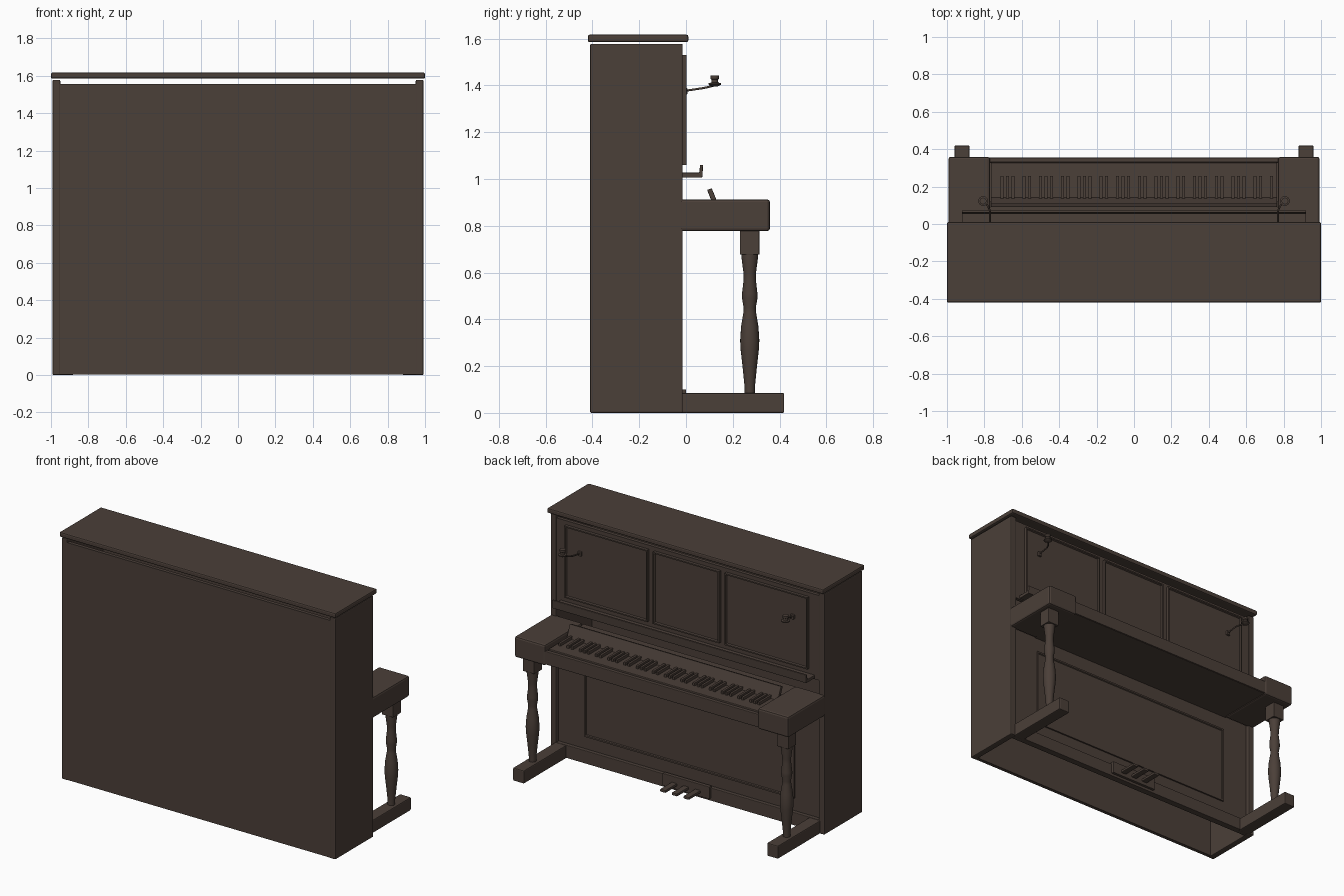
import bpy, bmesh, math

if "Cube" in bpy.data.objects:
    bpy.data.objects.remove(bpy.data.objects["Cube"])

wood = bpy.data.materials.new("dark brown wood")
wood.diffuse_color = (0.070, 0.050, 0.040, 1)
wood.use_nodes = True
wood.node_tree.nodes["Principled BSDF"].inputs["Base Color"].default_value = wood.diffuse_color


def finish(name, bm, bevel=0.0, smooth=False):
    bmesh.ops.recalc_face_normals(bm, faces=bm.faces[:])
    me = bpy.data.meshes.new(name)
    bm.to_mesh(me)
    bm.free()
    me.materials.append(wood)
    ob = bpy.data.objects.new(name, me)
    bpy.context.collection.objects.link(ob)
    if bevel:
        m = ob.modifiers.new("soft edges", 'BEVEL')
        m.width, m.segments = bevel, 2
    if smooth:
        bpy.context.view_layer.objects.active = ob
        ob.select_set(True)
        bpy.ops.object.shade_smooth_by_angle(angle=math.radians(35))
        ob.select_set(False)
    return ob


def add_box(bm, x, y, z):
    r = bmesh.ops.create_cube(bm, size=1)
    for v in r["verts"]:
        for i, (a, b) in enumerate((x, y, z)):
            v.co[i] = (a + b) / 2 + v.co[i] * (b - a)


def box(name, x, y, z, bevel=0.0):
    bm = bmesh.new()
    add_box(bm, x, y, z)
    return finish(name, bm, bevel)


def framed_panel(name, x, y, z, rim, depth):
    """Plate with a moulded rim and a sunken field on its +y face."""
    bm = bmesh.new()
    add_box(bm, x, y, z)
    bm.normal_update()
    face = max(bm.faces, key=lambda f: f.normal.y)
    bmesh.ops.inset_region(bm, faces=[face], thickness=rim)
    bmesh.ops.inset_region(bm, faces=[face], thickness=0.006, depth=-depth)
    return finish(name, bm)


def extrude_x(name, profile, x0, x1, bevel=0.0):
    bm = bmesh.new()
    f = bm.faces.new([bm.verts.new((x0, y, z)) for y, z in profile])
    r = bmesh.ops.extrude_face_region(bm, geom=[f])
    for v in r["geom"]:
        if isinstance(v, bmesh.types.BMVert):
            v.co.x = x1
    return finish(name, bm, bevel)


def lathe(name, profile, cx, cy, n=20):
    bm = bmesh.new()
    rings = [[bm.verts.new((cx + r * math.cos(2 * math.pi * i / n),
                            cy + r * math.sin(2 * math.pi * i / n), z)) for i in range(n)]
             for r, z in profile]
    for a, b in zip(rings, rings[1:]):
        for i in range(n):
            bm.faces.new((a[i], a[(i + 1) % n], b[(i + 1) % n], b[i]))
    bm.faces.new(rings[0])
    bm.faces.new(rings[-1])
    return finish(name, bm, smooth=True)


# Hollow cabinet: lid, back, upper and lower fronts, plinth
box("top_lid", (-1, 1), (-0.42, 0.01), (1.585, 1.617), 0.008)
box("back_panel", (-0.952, 0.952), (-0.408, -0.385), (0.003, 1.556))
box("upper_front", (-0.952, 0.952), (-0.04, -0.017), (1.0, 1.556))
box("lower_front", (-0.952, 0.952), (-0.06, -0.04), (0.08, 0.79))
box("plinth", (-0.952, 0.952), (-0.06, -0.016), (0.003, 0.088), 0.004)
framed_panel("lower_panel", (-0.76, 0.76), (-0.042, -0.03), (0.17, 0.69), 0.015, 0.006)
for n, x in (("left", (-0.88, -0.28)), ("centre", (-0.24, 0.24)), ("right", (0.28, 0.88))):
    framed_panel("upper_panel_" + n, x, (-0.02, 0.003), (1.06, 1.53), 0.012, 0.01)

# Music shelf with front lip
extrude_x("music_shelf", [(-0.03, 1.006), (0.07, 1.006), (0.073, 1.06), (0.06, 1.06),
                          (0.057, 1.027), (-0.03, 1.027)], -0.92, 0.92, 0.003)

# Keyboard bed, key slip, white keys, rear shelf and tilted fallboard
box("key_bed", (-0.78, 0.78), (-0.05, 0.35), (0.785, 0.85))
box("key_slip", (-0.775, 0.775), (0.33, 0.355), (0.787, 0.872), 0.004)
box("white_keys", (-0.765, 0.765), (0.11, 0.328), (0.84, 0.88), 0.004)
box("rear_key_shelf", (-0.775, 0.775), (-0.05, 0.12), (0.84, 0.895))
extrude_x("fallboard", [(0.145, 0.875), (0.11, 0.96), (0.09, 0.953), (0.122, 0.875)],
          -0.765, 0.765, 0.003)

# Black keys, in the usual groups (bass end at +x)
bm = bmesh.new()
pitch = 1.53 / 52
for i in range(1, 52):
    if i % 7 in (1, 3, 4, 6, 0):
        if i % 7 in (1, 3, 4, 6, 0) and i < 51:
            cx = 0.765 - i * pitch
            add_box(bm, (cx - 0.008, cx + 0.008), (0.135, 0.257), (0.875, 0.899))
finish("black_keys", bm, 0.002)

# Pedal plate and three pedals
box("pedal_plate", (-0.17, 0.17), (-0.025, 0.001), (0.02, 0.1), 0.003)
for n, cx in (("left", -0.085), ("centre", 0), ("right", 0.085)):
    box("pedal_" + n, (cx - 0.02, cx + 0.02), (-0.02, 0.12), (0.042, 0.06), 0.005)

# Paired parts on both sides
for n, s in (("left", -1), ("right", 1)):
    def span(a, b):
        return tuple(sorted((s * a, s * b)))
    box("side_panel_" + n, span(0.95, 0.992), (-0.41, -0.014), (0, 1.578), 0.006)
    box("key_block_" + n, span(0.77, 0.992), (-0.03, 0.359), (0.777, 0.913), 0.012)
    box("foot_" + n, span(0.88, 0.96), (-0.03, 0.42), (0, 0.085), 0.006)
    box("leg_cap_" + n, span(0.879, 0.961), (0.231, 0.314), (0.677, 0.785), 0.003)
    lathe("turned_leg_" + n,
          [(0.022, 0.08), (0.023, 0.12), (0.031, 0.2), (0.039, 0.27), (0.041, 0.31),
           (0.037, 0.37), (0.027, 0.43), (0.026, 0.45), (0.033, 0.49), (0.033, 0.51),
           (0.026, 0.57), (0.027, 0.6), (0.036, 0.67), (0.036, 0.68)], s * 0.92, 0.2725)
    # Candle holder: wall rosette, bent arm, drip dish and cup
    box("candle_rosette_" + n, span(0.757, 0.783), (-0.02, 0.006), (1.36, 1.39), 0.004)
    cu = bpy.data.curves.new("candle_arm_" + n, 'CURVE')
    cu.dimensions = '3D'
    cu.bevel_depth, cu.bevel_resolution, cu.use_fill_caps = 0.005, 1, True
    sp = cu.splines.new('POLY')
    pts = [(0.77, -0.01, 1.376), (0.77, 0.07, 1.388), (0.78, 0.095, 1.393), (0.807, 0.125, 1.401)]
    sp.points.add(len(pts) - 1)
    for p, (x, y, z) in zip(sp.points, pts):
        p.co = (s * x, y, z, 1)
    cu.materials.append(wood)
    bpy.context.collection.objects.link(bpy.data.objects.new("candle_arm_" + n, cu))
    lathe("candle_cup_" + n, [(0.012, 1.395), (0.026, 1.403), (0.026, 1.41), (0.015, 1.412),
                              (0.014, 1.425), (0.018, 1.428), (0.018, 1.442)], s * 0.807, 0.123, 16)
